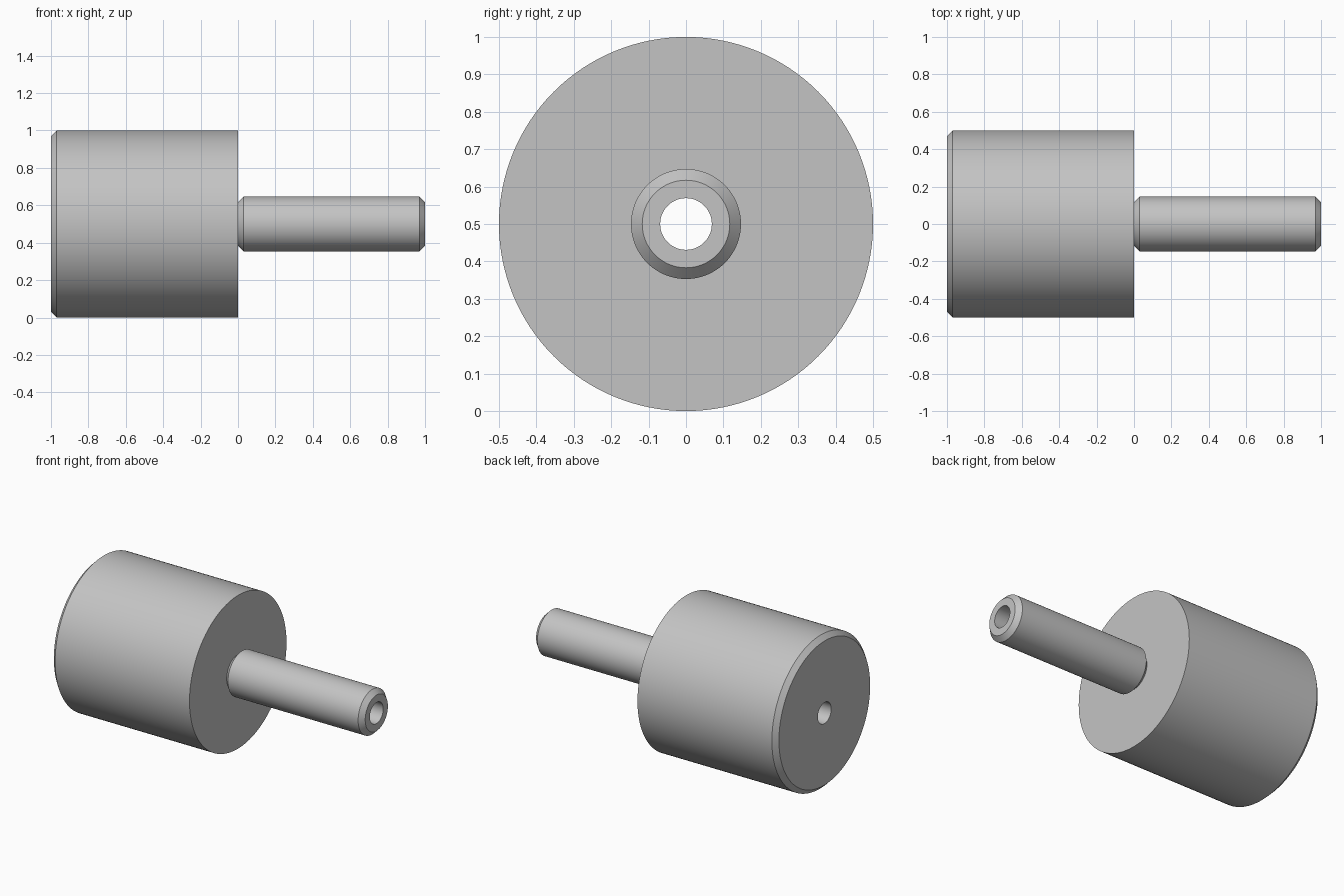
import bpy
import bmesh
import math
from mathutils import Matrix, Vector

cube = bpy.data.objects.get("Cube")
if cube:
    bpy.data.objects.remove(cube)

# Plain grey metal
metal = bpy.data.materials.new("grey_metal")
metal.use_nodes = True
color = (0.55, 0.55, 0.55, 1)
metal.diffuse_color = color
metal.node_tree.nodes["Principled BSDF"].inputs["Base Color"].default_value = color

SEGMENTS = 128
AXIS_HEIGHT = 0.5
HEAD, PIN, BORE, CHAMFER = 0.5, 0.147, 0.069, 0.03


def lathe(name, profile):
    """Revolve a closed (x, radius) profile about the horizontal centre line."""
    bm = bmesh.new()
    rings = []
    for i in range(SEGMENTS):
        turn = Matrix.Rotation(math.tau * i / SEGMENTS, 3, "X")
        rings.append([bm.verts.new(turn @ Vector((x, 0, r))) for x, r in profile])
    count = len(profile)
    for i, ring in enumerate(rings):
        after = rings[(i + 1) % SEGMENTS]
        for j in range(count):
            k = (j + 1) % count
            bm.faces.new((ring[j], ring[k], after[k], after[j]))
    bmesh.ops.recalc_face_normals(bm, faces=bm.faces)
    mesh = bpy.data.meshes.new(name)
    bm.to_mesh(mesh)
    bm.free()
    mesh.materials.append(metal)
    obj = bpy.data.objects.new(name, mesh)
    obj.location.z = AXIS_HEIGHT
    bpy.context.collection.objects.link(obj)
    bpy.ops.object.select_all(action="DESELECT")
    obj.select_set(True)
    bpy.context.view_layer.objects.active = obj
    bpy.ops.object.shade_smooth_by_angle(angle=math.radians(25))
    return obj


# Wide head, chamfered pin and through bore turned as one solid
lathe("stepped_bushing", [
    (-1, BORE),
    (-1, HEAD - CHAMFER),
    (-1 + CHAMFER, HEAD),
    (0, HEAD),
    (0, PIN - CHAMFER),
    (CHAMFER, PIN),
    (1 - CHAMFER, PIN),
    (1, PIN - CHAMFER),
    (1, BORE),
])
